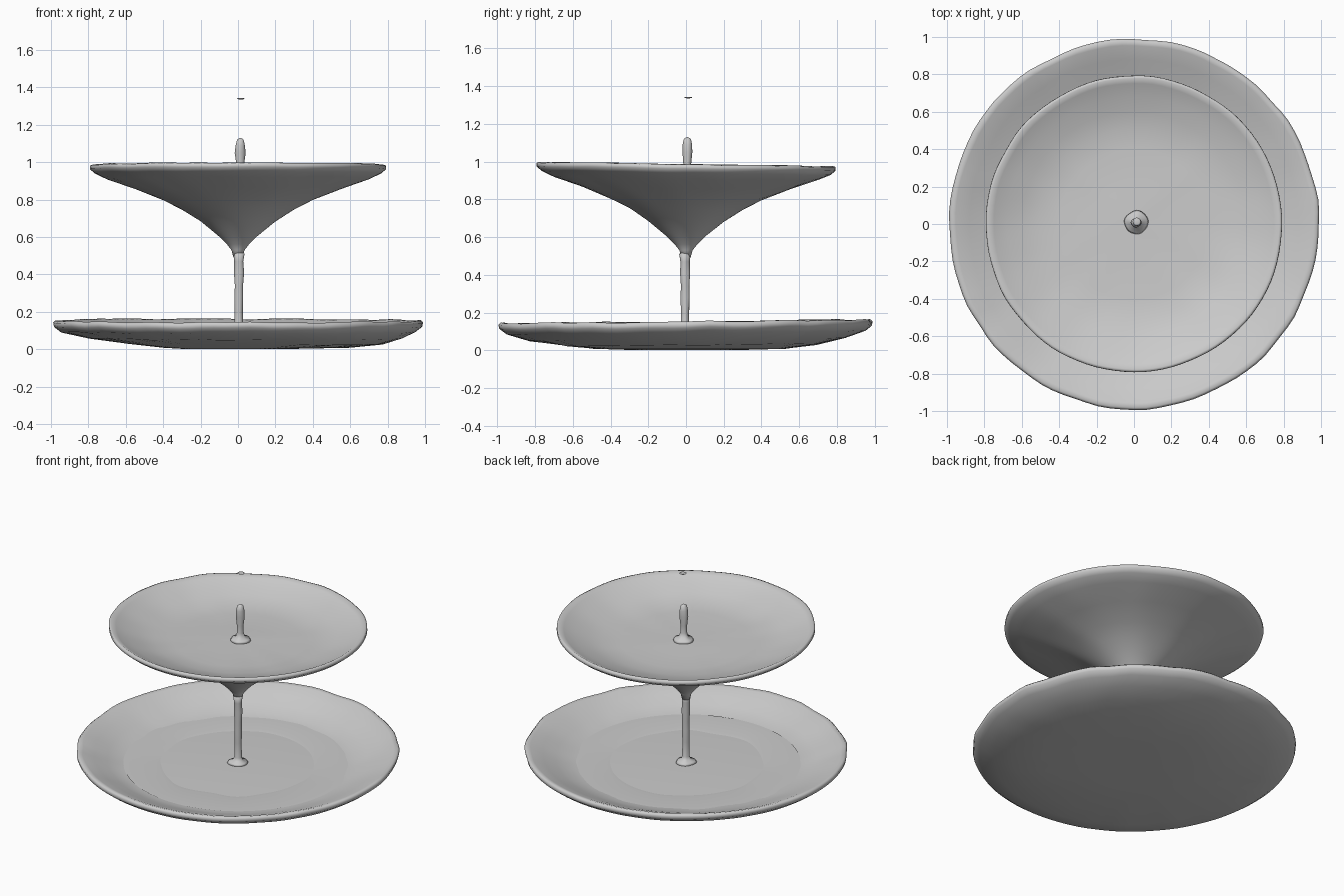
import bpy, bmesh, math
from mathutils import Vector, noise


def lathe(name, profile, segs=96, centre=(0, 0), warp=None):
    """Revolve (radius, z) points; radius 0 becomes a single pole vertex."""
    bm = bmesh.new()
    rings = []
    for i, (r, z) in enumerate(profile):
        n = 1 if r == 0 else segs
        ring = []
        for k in range(n):
            a = 2 * math.pi * k / segs
            rr, zz = warp(i, r, z, a) if warp and r else (r, z)
            ring.append(bm.verts.new((centre[0] + rr * math.cos(a),
                                      centre[1] + rr * math.sin(a), zz)))
        rings.append(ring)
    for lo, hi in zip(rings, rings[1:]):
        for k in range(segs):
            quad = [lo[k % len(lo)], lo[(k + 1) % segs % len(lo)],
                    hi[(k + 1) % segs % len(hi)], hi[k % len(hi)]]
            face = list(dict.fromkeys(quad))
            if len(face) > 2:
                bm.faces.new(face)
    bmesh.ops.recalc_face_normals(bm, faces=bm.faces)
    mesh = bpy.data.meshes.new(name)
    bm.to_mesh(mesh)
    bm.free()
    obj = bpy.data.objects.new(name, mesh)
    bpy.context.collection.objects.link(obj)
    mesh.shade_smooth()
    return obj


def ripple(r, z, a, freq=6):
    return noise.noise(Vector((math.cos(a) * r * freq, math.sin(a) * r * freq, z * 4)))


# Lower basin: shallow dish with an uneven foot and a hand-formed rim
def basin_warp(i, r, z, a):
    n = ripple(r, z, a)
    if 2 <= i <= 4:                       # foot reaches further towards +x
        r += (0.10 * math.cos(a) + 0.02 * math.sin(a)) * (1.0 if i < 4 else 0.4)
    if i >= 3 and r > 0.7:
        r += 0.010 * n
        z += 0.008 * n + 0.010 * r * math.sin(a)
    return r, z


lathe("lower_basin", [
    (0, 0.002), (0.30, 0.002), (0.50, 0.008), (0.68, 0.028), (0.84, 0.058),
    (0.95, 0.093), (0.985, 0.12), (0.99, 0.142), (0.978, 0.153), (0.955, 0.148),
    (0.88, 0.118), (0.80, 0.085), (0.72, 0.057), (0.62, 0.045), (0.50, 0.050),
    (0.30, 0.056), (0.10, 0.058), (0, 0.058)], warp=basin_warp)

# Still water ring in the lower basin
lathe("lower_water", [(0.46, 0.049), (0.50, 0.054), (0.705, 0.054)],
      warp=lambda i, r, z, a: (r + (0.03 * ripple(1, 0, a, 2) if i < 2 else 0), z))


# Upper bowl: funnel-shaped underside, shallow dish on top
def bowl_warp(i, r, z, a):
    n = ripple(r, z, a, 5)
    if r > 0.1:
        z -= 0.015 * r * math.sin(a)
        z += (0.008 if i < 10 else 0.004) * n
    if r > 0.7:
        r += 0.005 * n
    return r, z


lathe("upper_bowl", [
    (0, 0.49), (0.024, 0.49), (0.035, 0.53), (0.06, 0.562), (0.10, 0.602),
    (0.20, 0.682), (0.30, 0.748), (0.40, 0.80), (0.55, 0.86), (0.70, 0.912),
    (0.765, 0.94), (0.793, 0.963), (0.792, 0.982), (0.778, 0.987), (0.75, 0.972),
    (0.68, 0.944), (0.60, 0.917), (0.51, 0.893), (0.40, 0.886), (0.20, 0.885),
    (0.08, 0.887), (0, 0.887)], warp=bowl_warp)


# Falling stream between the basins, splaying where it lands
def stream_warp(i, r, z, a):
    return r * (1 + 0.15 * noise.noise(Vector((math.cos(a), math.sin(a), z * 12)))), z


lathe("stem", [
    (0, 0.05), (0.065, 0.055), (0.055, 0.07), (0.03, 0.08), (0.023, 0.10),
    (0.021, 0.20), (0.024, 0.28), (0.022, 0.34), (0.027, 0.41), (0.024, 0.47),
    (0.03, 0.51), (0, 0.53)], 32, (0.005, -0.005), stream_warp)

# Spout jet rising from the upper bowl
lathe("spout", [
    (0, 0.88), (0.065, 0.884), (0.055, 0.90), (0.03, 0.91), (0.022, 0.94),
    (0.021, 0.99), (0.027, 1.05), (0.025, 1.09), (0.019, 1.12), (0.008, 1.128),
    (0, 1.13)], 32, (0.012, 0.007), stream_warp)

# Small drop above the jet
lathe("drop", [(0, 1.335), (0.018, 1.337), (0.022, 1.34), (0.015, 1.343), (0, 1.343)],
      24, (0.015, 0.012))
